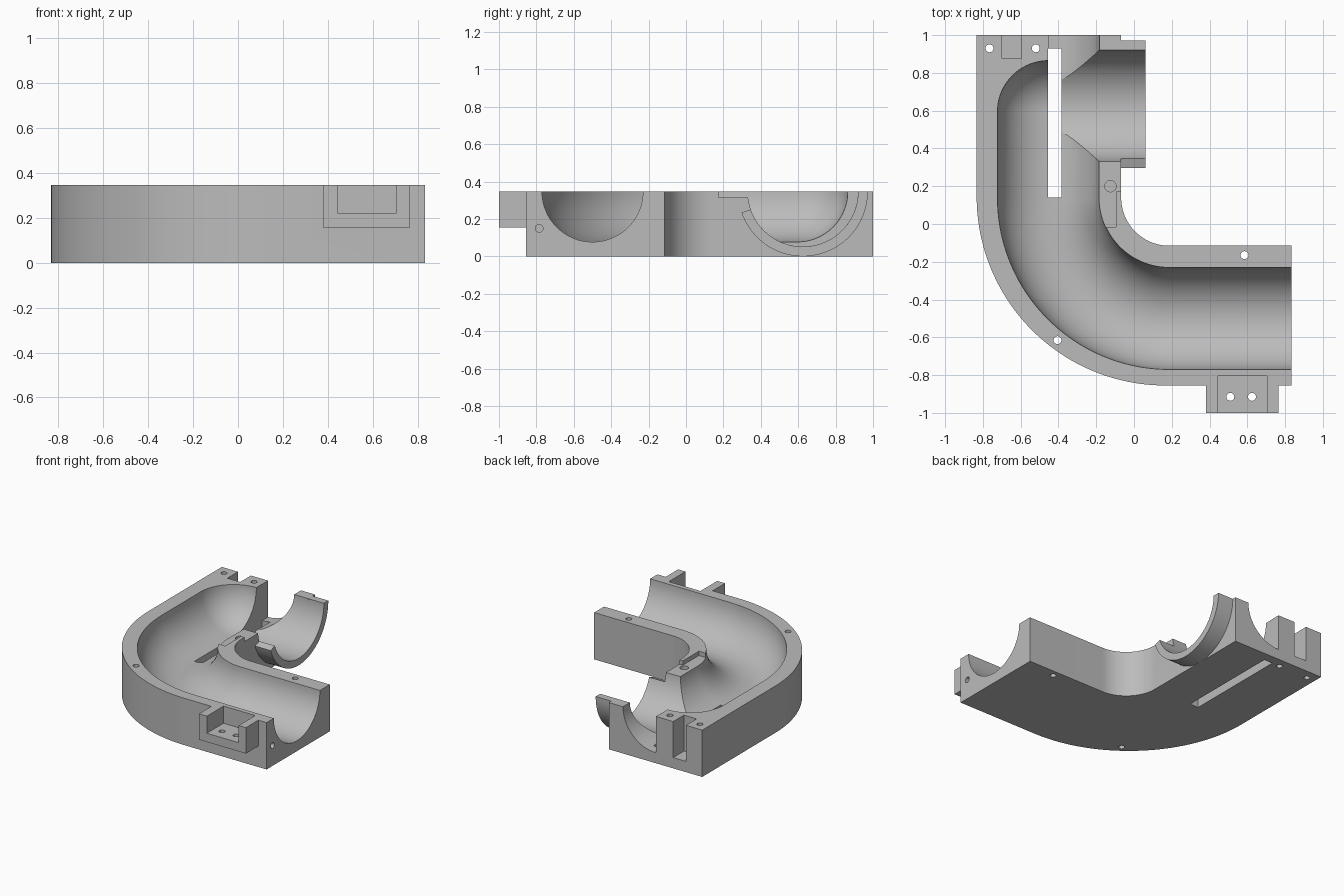
import bpy, bmesh, math
from mathutils import Vector

if "Cube" in bpy.data.objects:
    bpy.data.objects.remove(bpy.data.objects["Cube"], do_unlink=True)

H = 0.347            # height of the half shell
R = 0.27             # radius of the main channel
CX, CY = 0.187, 0.14  # centre of the bend
BEND = 0.64
AX, AY = CX - BEND, CY - BEND   # channel axes
PORT_Y, PORT_R = 0.625, 0.295

grey = bpy.data.materials.new("plain grey")
grey.use_nodes = True
grey.diffuse_color = (0.5, 0.5, 0.5, 1)
grey.node_tree.nodes["Principled BSDF"].inputs["Base Color"].default_value = (0.5, 0.5, 0.5, 1)


def make(name, bm):
    bmesh.ops.recalc_face_normals(bm, faces=bm.faces)
    mesh = bpy.data.meshes.new(name)
    bm.to_mesh(mesh)
    bm.free()
    mesh.materials.append(grey)
    ob = bpy.data.objects.new(name, mesh)
    bpy.context.collection.objects.link(ob)
    return ob


def loft(name, rings):
    """Closed solid through a list of equal point rings."""
    bm = bmesh.new()
    loops = [[bm.verts.new(p) for p in ring] for ring in rings]
    n = len(loops[0])
    for a, b in zip(loops, loops[1:]):
        for i in range(n):
            j = (i + 1) % n
            bm.faces.new((a[i], a[j], b[j], b[i]))
    bm.faces.new(loops[0])
    bm.faces.new(loops[-1])
    return make(name, bm)


def box(name, x0, x1, y0, y1, z0, z1):
    base = [(x0, y0), (x1, y0), (x1, y1), (x0, y1)]
    return loft(name, [[(x, y, z) for x, y in base] for z in (z0, z1)])


def arc(cx, cy, r, a0, a1, n):
    angles = [math.radians(a0 + (a1 - a0) * i / n) for i in range(n + 1)]
    return [(cx + r * math.cos(a), cy + r * math.sin(a)) for a in angles]


def rod_z(name, x, y, r, z0, z1):
    return loft(name, [[(px, py, z) for px, py in arc(x, y, r, 0, 360, 24)[:-1]] for z in (z0, z1)])


def rod_x(name, y, z, r, x0, x1, n):
    return loft(name, [[(x, py, pz) for py, pz in arc(y, z, r, 0, 360, n)[:-1]] for x in (x0, x1)])


def combine(target, tool, operation="DIFFERENCE"):
    mod = target.modifiers.new(operation.lower(), "BOOLEAN")
    mod.operation, mod.solver, mod.object = operation, "EXACT", tool
    bpy.context.view_layer.objects.active = target
    bpy.ops.object.modifier_apply(modifier=mod.name)
    bpy.data.objects.remove(tool, do_unlink=True)


# Body: elbow outline extruded upward
outline = [(-0.833, 1)] + arc(0.167, 0.145, 1.0, 180, 270, 48)
outline += [(0.833, -0.855), (0.833, -0.115)]
outline += arc(CX, CY, 0.255, 270, 180, 24) + [(-0.068, 1)]
body = loft("elbow_body", [[(x, y, z) for x, y in outline] for z in (0, H)])

# Mounting bracket on the front
combine(body, box("bracket", 0.38, 0.765, -1, -0.83, 0.155, H), "UNION")

# Main channel: circle swept around the bend, closed by a round end
stations = [(Vector((0.95, AY)), Vector((-1, 0)), R)]
for x, y in arc(CX, CY, BEND, 270, 180, 40):
    d = Vector((y - CY, CX - x)).normalized()
    stations.append((Vector((x, y)), d, R))
END_Y = 0.595
for i in range(20):
    t = math.radians(i * 4.6)
    stations.append((Vector((AX, END_Y + R * math.sin(t))), Vector((0, 1)), R * math.cos(t)))
rings = []
for p, d, r in stations:
    side = Vector((d.y, -d.x))
    rings.append([(p.x + side.x * u, p.y + side.y * u, H + v)
                  for u, v in arc(0, 0, r, 0, 360, 64)[:-1]])
combine(body, loft("channel_cutter", rings))

# Open half of the channel running through the back
half = arc(AX, H, R - 0.0005, -90, 90, 32)
combine(body, loft("back_channel_cutter", [[(x, y, z) for x, z in half] for y in (END_Y, 1.1)]))

# Side port bore and gate slot
combine(body, rod_x("port_cutter", PORT_Y, H, PORT_R, -0.42, 0.2, 96))
combine(body, box("slot_cutter", -0.455, -0.385, 0.14, 0.93, -0.1, 0.5))

# Bracket pocket, back notch and latch recess
for x0, x1, y0, y1, z0 in (
        (0.445, 0.705, -1.1, -0.805, 0.22),
        (-0.7, -0.595, 0.875, 1.1, 0.08),
        (-0.25, -0.095, -0.015, 0.4, 0.315),
        (-0.12, 0, 0.173, 0.4, 0.315)):
    combine(body, box("recess_cutter", x0, x1, y0, y1, z0, 0.5))

# Screw holes, latch pivot hole and cable hole
for x, y in ((-0.765, 0.93), (-0.52, 0.93), (-0.405, -0.615), (0.585, -0.165),
             (0.51, -0.915), (0.625, -0.915)):
    combine(body, rod_z("screw_cutter", x, y, 0.021, -0.1, 0.5))
combine(body, rod_z("pivot_cutter", -0.125, 0.2, 0.03, 0.2, 0.5))
combine(body, rod_x("cable_cutter", -0.785, 0.15, 0.021, 0.6, 0.95, 24))

# Port lip: part of a tube standing out from the side
lip_profile = arc(PORT_Y, H, H, 199, 360, 60) + arc(PORT_Y, H, PORT_R, 360, 199, 60)
lip = loft("port_lip", [[(x, y, z) for y, z in lip_profile] for x in (-0.068, 0.06)])

for ob in (body, lip):
    bpy.ops.object.select_all(action="DESELECT")
    ob.select_set(True)
    bpy.context.view_layer.objects.active = ob
    bpy.ops.object.shade_smooth_by_angle(angle=math.radians(30))
